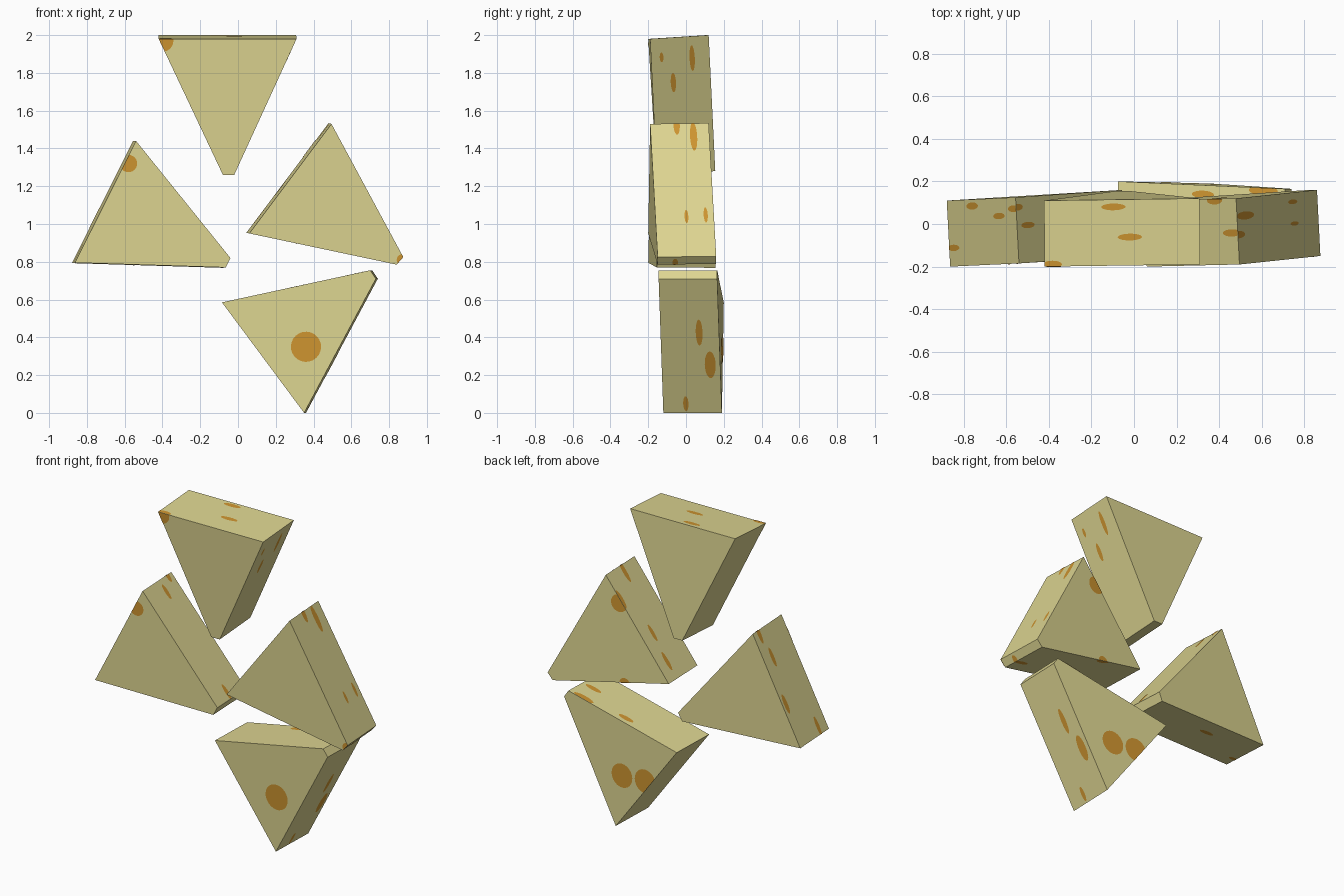
import bpy, bmesh, math
from mathutils import Vector

if "Cube" in bpy.data.objects:
    bpy.data.objects.remove(bpy.data.objects["Cube"])


def material(name, rgb):
    m = bpy.data.materials.new(name)
    m.diffuse_color = (*rgb, 1)
    m.use_nodes = True
    m.node_tree.nodes["Principled BSDF"].inputs["Base Color"].default_value = m.diffuse_color
    return m


PALE = material("pale_yellow", (0.73, 0.67, 0.285))
AMBER = material("amber_spot", (0.62, 0.30, 0.03))


def add_object(name, bm, mat):
    me = bpy.data.meshes.new(name)
    bm.to_mesh(me)
    bm.free()
    me.materials.append(mat)
    ob = bpy.data.objects.new(name, me)
    bpy.context.collection.objects.link(ob)


def clip(points, poly, normal):
    """Trim a convex outline to a convex face."""
    centre = sum(poly, Vector()) / len(poly)
    for i, a in enumerate(poly):
        inward = normal.cross(poly[(i + 1) % len(poly)] - a).normalized()
        if inward.dot(centre - a) < 0:
            inward.negate()
        out = []
        for j, p in enumerate(points):
            q = points[j - 1]
            dp, dq = inward.dot(p - a), inward.dot(q - a)
            if (dp > 0) != (dq > 0):
                out.append(q.lerp(p, dq / (dq - dp)))
            if dp > 0:
                out.append(p)
        points = out
    return points


def add_spot(bm, poly, body_centre, c, u, v, ra, rb):
    n = (poly[1] - poly[0]).cross(poly[2] - poly[1]).normalized()
    if n.dot(sum(poly, Vector()) / len(poly) - body_centre) < 0:
        n.negate()
    ring = [c + u * ra * math.cos(k * math.tau / 24) + v * rb * math.sin(k * math.tau / 24)
            for k in range(24)]
    ring = clip(ring, poly, n)
    if len(ring) > 2:
        f = bm.faces.new([bm.verts.new(p + n * 0.002) for p in ring])
        f.normal_update()
        if f.normal.dot(n) < 0:
            f.normal_flip()


def wedge(name, corners, depth, edge_spots, front_spots=(), back_spots=()):
    depth = Vector(depth)
    front = [Vector(p) for p in corners]
    back = [p + depth for p in front]
    centre = sum(front + back, Vector()) / 8
    # wedge body: blunt-tipped triangle pushed back through its depth
    bm = bmesh.new()
    fv, bv = [[bm.verts.new(p) for p in ps] for ps in (front, back)]
    bm.faces.new(fv)
    bm.faces.new(bv[::-1])
    for i in range(4):
        j = (i + 1) % 4
        bm.faces.new((fv[j], fv[i], bv[i], bv[j]))
    bmesh.ops.recalc_face_normals(bm, faces=bm.faces)
    add_object(name, bm, PALE)
    # stretched spots on the rims: edge, along, across, half length, half width
    bm = bmesh.new()
    for i, t, w, ra, rb in edge_spots:
        a, b = front[i], front[(i + 1) % 4]
        add_spot(bm, [a, b, b + depth, a + depth], centre, a.lerp(b, t) + depth * w,
                 (b - a).normalized(), depth.normalized(), ra, rb)
    # round spots on the large faces: x, z, radius
    for poly, spots in ((front, front_spots), (back, back_spots)):
        n = (poly[1] - poly[0]).cross(poly[3] - poly[0]).normalized()
        for x, z, r in spots:
            y = poly[0].y - (n.x * (x - poly[0].x) + n.z * (z - poly[0].z)) / n.y
            u = (poly[1] - poly[0]).normalized()
            add_spot(bm, poly, centre, Vector((x, y, z)), u, n.cross(u), r, r)
    add_object(name + "_spots", bm, AMBER)


wedge("top_wedge",
      [(-.42, -.2, 1.98), (.31, -.19, 1.98), (-.02, -.155, 1.26), (-.08, -.155, 1.26)],
      (-.002, .31, .02),
      [(0, .445, .89, .057, .016), (0, .55, .43, .057, .016), (0, .05, .03, .045, .018),
       (1, .14, .18, .028, .01), (1, .16, .70, .075, .014), (1, .33, .36, .056, .014)],
      [(-.4, 1.97, .058)])

wedge("left_wedge",
      [(-.54, -.185, 1.44), (-.04, -.15, .82), (-.065, -.155, .77), (-.863, -.2, .795)],
      (-.016, .31, -.002),
      [(3, .07, .28, .06, .015), (3, .37, .9, .06, .017), (3, .75, .73, .06, .015),
       (3, .97, .83, .06, .016), (0, .1, .57, .05, .015), (0, .01, .85, .04, .016),
       (0, .94, .47, .05, .015), (2, .56, .66, .05, .015), (2, .97, .25, .03, .012)],
      [(-.58, 1.32, .046)])

wedge("right_wedge",
      [(.495, -.19, 1.53), (.875, -.15, .825), (.84, -.15, .785), (.06, -.2, .95)],
      (-.016, .31, .004),
      [(0, .01, .45, .06, .017), (0, .1, .73, .085, .019), (0, .7, .53, .04, .01),
       (0, .69, .86, .045, .011), (1, .8, .3, .03, .015), (3, .94, .48, .07, .017),
       (3, .77, .98, .06, .02), (3, .41, .67, .055, .015), (3, .16, .72, .06, .016),
       (2, .62, .98, .045, .018), (2, .05, .3, .05, .016)],
      [(.87, .81, .03)],
      [(.385, 1.38, .055), (.34, .885, .035)])

wedge("bottom_wedge",
      [(-.085, -.11, .585), (.70, -.145, .755), (.73, -.145, .71), (.35, -.12, 0)],
      (.01, .31, 0),
      [(0, .87, .96, .07, .022), (0, .51, .86, .053, .018), (0, .9, .56, .055, .018),
       (2, .4, .66, .078, .018), (2, .64, .83, .08, .029), (2, .93, .39, .045, .014)],
      [(.36, .35, .08)],
      [(.317, .33, .075), (.15, .34, .075)])
